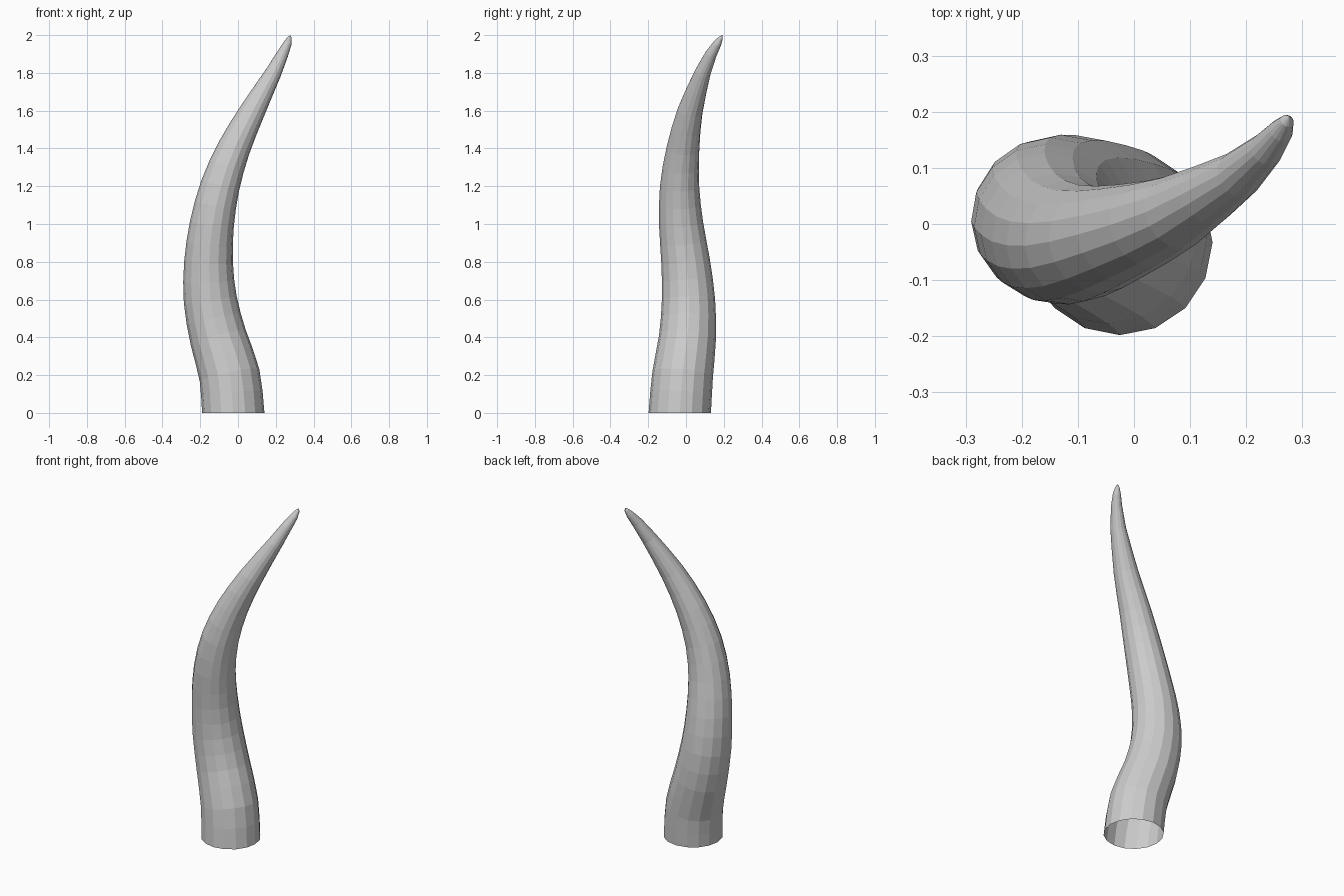
import bpy, bmesh, math
from mathutils import Vector

cube = bpy.data.objects.get("Cube")
if cube:
    bpy.data.objects.remove(cube, do_unlink=True)

SIDES = 16
# Centre line and radius from the open base to the tip: x, y, z, radius
STATIONS = [Vector(s) for s in (
    (-.025, -.033, 0, .165), (-.045, -.018, .2, .161), (-.105, .008, .4, .151),
    (-.147, .013, .6, .141), (-.156, -.002, .8, .129), (-.138, -.026, 1, .117),
    (-.095, -.034, 1.2, .104), (-.022, -.016, 1.4, .087), (.078, .022, 1.6, .067),
    (.187, .088, 1.8, .043), (.236, .133, 1.9, .031), (.262, .166, 1.955, .022),
    (.273, .184, 1.985, .012))]
TIP = (.278, .192, 2.0)


def spline(points, steps):
    """Catmull-Rom curve through the stations."""
    out = []
    ends = [points[0] * 2 - points[1]] + points + [points[-1] * 2 - points[-2]]
    for a, b, c, d in zip(ends, ends[1:], ends[2:], ends[3:]):
        for i in range(steps):
            t = i / steps
            out.append((b * 2 + (c - a) * t + (a * 2 - b * 5 + c * 4 - d) * t**2
                        + (b * 3 - a - c * 3 + d) * t**3) / 2)
    return out + [points[-1]]


# Horn: rings carried along the curve without twisting
path = spline(STATIONS[:10], 2) + STATIONS[10:]
bm = bmesh.new()
rings = []
side, prev = Vector((1, 0, 0)), Vector((0, 0, 1))
for i, p in enumerate(path):
    if i == 0:
        tangent = prev.copy()
    else:
        tangent = (path[min(i + 1, len(path) - 1)] - path[i - 1]).xyz.normalized()
    side = prev.rotation_difference(tangent) @ side
    other = tangent.cross(side)
    prev = tangent
    rings.append([bm.verts.new(p.xyz + p.w * (side * math.cos(a) + other * math.sin(a)))
                  for a in (math.tau * k / SIDES for k in range(SIDES))])

for low, high in zip(rings, rings[1:]):
    for k in range(SIDES):
        n = (k + 1) % SIDES
        bm.faces.new((low[k], low[n], high[n], high[k]))

# Blunt closed tip
tip = bm.verts.new(TIP)
for k in range(SIDES):
    bm.faces.new((rings[-1][k], rings[-1][(k + 1) % SIDES], tip))

mesh = bpy.data.meshes.new("horn")
bm.to_mesh(mesh)
bm.free()
horn = bpy.data.objects.new("horn", mesh)
bpy.context.collection.objects.link(horn)

# Plain light grey
grey = bpy.data.materials.new("light grey")
grey.use_nodes = True
colour = (.6, .6, .6, 1)
grey.diffuse_color = colour
grey.node_tree.nodes["Principled BSDF"].inputs["Base Color"].default_value = colour
mesh.materials.append(grey)
